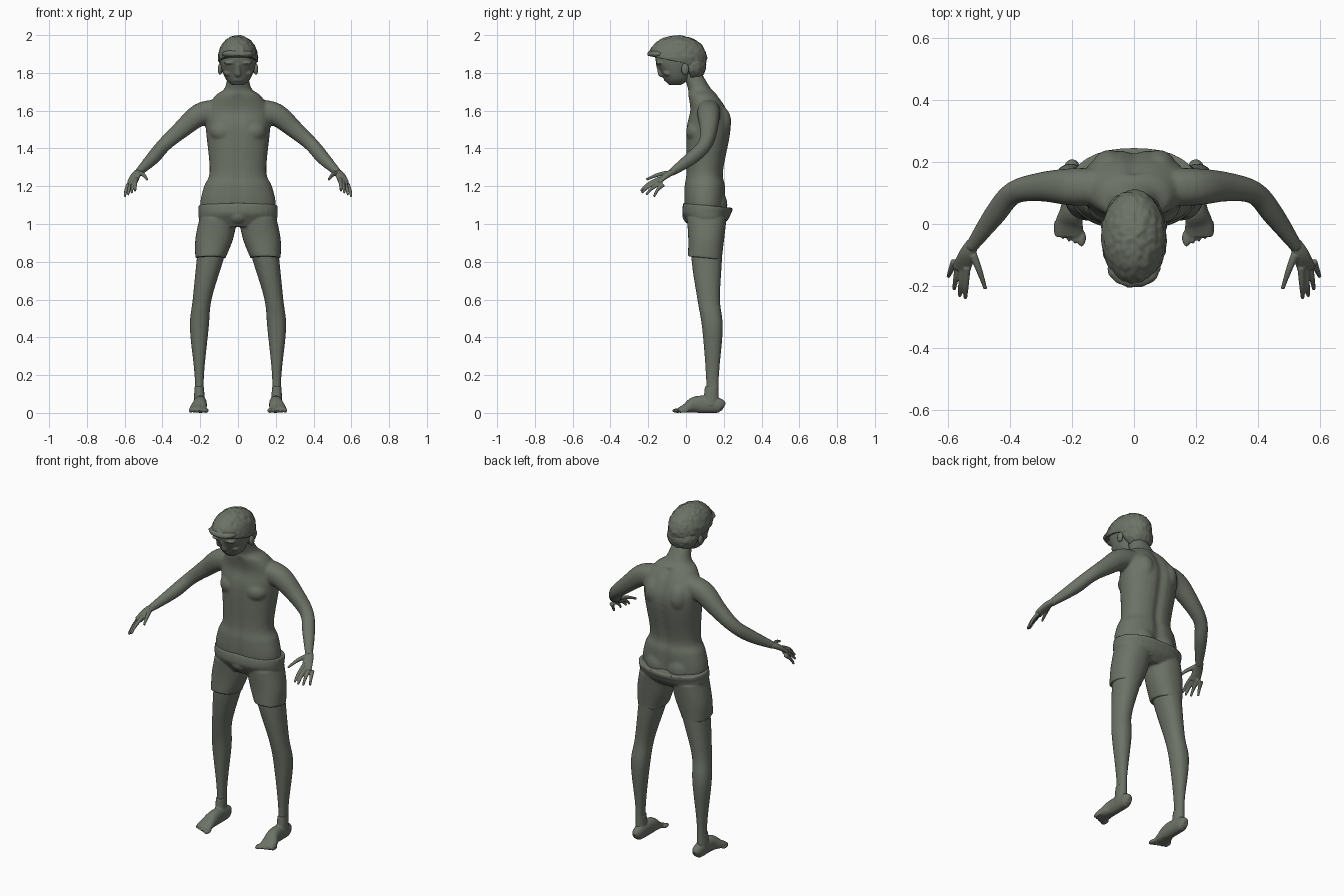
import bpy, bmesh, math
from math import sin, cos, pi, exp
from mathutils import Vector, Matrix, noise

default_cube = bpy.data.objects.get("Cube")
if default_cube:
    bpy.data.objects.remove(default_cube)

clay = bpy.data.materials.new("grey green clay")
clay.use_nodes = True
clay.diffuse_color = (0.15, 0.17, 0.135, 1)
shader = next(node for node in clay.node_tree.nodes if node.type == 'BSDF_PRINCIPLED')
shader.inputs["Base Color"].default_value = clay.diffuse_color
SIDES = {"left": 1, "right": -1}
UP = Vector((0, 0, 1))


def spline(rows, steps=5):
    """Smooth interpolation through rows of x, y, z, half width, half depth."""
    padded = [rows[0], *rows, rows[-1]]
    smooth_rows = []
    for before, start, end, after in zip(padded, padded[1:], padded[2:], padded[3:]):
        for step in range(steps):
            t = step / steps
            smooth_rows.append([
                b + t * (c - a + t * (2*a - 5*b + 4*c - d + t * (3*(b - c) + d - a))) / 2
                for a, b, c, d in zip(before, start, end, after)])
    return smooth_rows + [rows[-1]]


def loft(bm, rows, side=1, level=False, count=32):
    """Skin of rounded rings, either level or square to the path."""
    rows = spline(rows)
    centres = [Vector(row[:3]) for row in rows]
    last = len(rows) - 1
    rings = []
    for i, (centre, row) in enumerate(zip(centres, rows)):
        across, along = Vector((1, 0, 0)), Vector((0, 1, 0))
        if not level:
            tangent = centres[min(i + 1, last)] - centres[max(i - 1, 0)]
            across = tangent.cross(UP).normalized()
            along = across.cross(tangent).normalized()
        ring = []
        for k in range(count):
            angle = 2 * pi * k / count
            c, s = (math.copysign(abs(w) ** .9, w) for w in (cos(angle), sin(angle)))
            point = centre + across * c * row[3] + along * s * row[4]
            ring.append(bm.verts.new((point.x * side, point.y, point.z)))
        rings.append(ring)
    for low, high in zip(rings, rings[1:]):
        for k in range(count):
            bm.faces.new((low[k - 1], low[k], high[k], high[k - 1]))
    bm.faces.new(rings[0])
    bm.faces.new(rings[-1])


def tube(bm, points, radii, side=1):
    """Round limb through points."""
    loft(bm, [(*point, radius, radius) for point, radius in zip(points, radii)], side)


def column(bm, rows, side=1, offset=lambda z: 0):
    """Upright loft from rows of z, y, half width, half depth."""
    loft(bm, [(offset(z), y, z, width, depth) for z, y, width, depth in rows], side, level=True)


def ball(bm, centre, radii, side=1, detail=24):
    x, y, z = centre
    matrix = Matrix.Translation((x * side, y, z)) @ Matrix.Diagonal((*radii, 1))
    bmesh.ops.create_uvsphere(bm, u_segments=detail, v_segments=detail // 2,
                              radius=1, matrix=matrix)


def finish(name, bm, voxel=None, smoothing=3):
    """Turn the bmesh into an object, blending its overlapping pieces."""
    bmesh.ops.recalc_face_normals(bm, faces=bm.faces)
    for face in bm.faces:
        face.smooth = True
    mesh = bpy.data.meshes.new(name)
    bm.to_mesh(mesh)
    bm.free()
    mesh.materials.append(clay)
    part = bpy.data.objects.new(name, mesh)
    bpy.context.collection.objects.link(part)
    if voxel:
        blend = part.modifiers.new("blend", 'REMESH')
        blend.mode = 'VOXEL'
        blend.voxel_size = voxel
        blend.use_smooth_shade = True
        soften = part.modifiers.new("soften", 'SMOOTH')
        soften.factor = .5
        soften.iterations = smoothing


def leg_offset(z):
    """Legs spread evenly down to the knee, then drop straight."""
    return min(.31 - .2 * z, .205)


# Torso with neck
bm = bmesh.new()
column(bm, [(1, .11, .17, .1), (1.1, .1, .2, .11), (1.2, .1, .18, .11), (1.28, .1, .15, .1),
            (1.5, .12, .17, .12), (1.6, .12, .17, .1), (1.68, .09, .12, .08),
            (1.72, .07, .07, .06), (1.82, .02, .05, .05)])

# Spine groove and breastbone hollow
for vert in bm.verts:
    if vert.co.z < 1.68:
        hollow = exp(-(vert.co.x / .025) ** 2)
        vert.co.y += .006 * hollow if vert.co.y < .1 else -.014 * hollow

# Arms, legs and muscle masses, blended into the torso
for side in SIDES.values():
    tube(bm, [(.1, .12, 1.6), (.2, .12, 1.58), (.3, .12, 1.5), (.39, .1, 1.42),
              (.45, .03, 1.35), (.53, -.08, 1.27)], [.06, .06, .047, .037, .035, .02], side)
    column(bm, [(1, .11, .09, .09), (.8, .11, .07, .08), (.6, .12, .05, .06),
                (.45, .14, .05, .055), (.2, .14, .025, .035), (.05, .14, .025, .035)],
           side, leg_offset)
    ball(bm, (.08, .06, 1.49), (.07, .06, .06), side)
    ball(bm, (.08, .17, 1.54), (.06, .07, .09), side)
    ball(bm, (.07, .14, 1.1), (.08, .08, .09), side)
finish("body", bm, voxel=.007, smoothing=8)

for label, side in SIDES.items():
    # Palm, then fingers fanned between the index and little finger
    bm = bmesh.new()
    loft(bm, [(.52, -.06, 1.28, .02, .016), (.54, -.1, 1.26, .027, .016),
              (.56, -.15, 1.22, .03, .01)], side)
    index_knuckle, little_knuckle = Vector((.54, -.14, 1.24)), Vector((.58, -.12, 1.21))
    index_tip, little_tip = Vector((.545, -.24, 1.175)), Vector((.6, -.17, 1.145))
    for finger in range(4):
        spread = finger / 3
        knuckle = index_knuckle.lerp(little_knuckle, spread)
        tip = index_tip.lerp(little_tip, spread)
        tip.y -= .02 * sin(pi * spread)
        joint = knuckle.lerp(tip, .6) + UP * .01
        tube(bm, [knuckle, joint, tip], [.012, .009, .006], side)
    tube(bm, [(.52, -.1, 1.27), (.5, -.15, 1.26), (.48, -.21, 1.235)], [.013, .01, .006], side)
    finish(label + "_hand", bm, voxel=.0035)

    # Foot with ankle and a row of toes, flat on the ground
    bm = bmesh.new()
    loft(bm, [(.2, .2, .03, .015, .02), (.2, .17, .04, .03, .04), (.2, .06, .045, .035, .045),
              (.21, 0, .025, .045, .025), (.21, -.04, .015, .045, .012)], side)
    column(bm, [(.04, .13, .03, .04), (.14, .135, .025, .035)], side, leg_offset)
    for toe in range(5):
        ball(bm, (.17 + .02 * toe, .008 * toe - .045, .012),
             (.01 if toe else .015, .028, .012), side)
    for vert in bm.verts:
        vert.co.z = max(vert.co.z, 0)
    finish(label + "_foot", bm, voxel=.004)

    bm = bmesh.new()
    ball(bm, (.095, -.005, 1.82), (.012, .02, .03), side)
    finish(label + "_ear", bm)

# Bowed head with nose, lips, brows, eyelids and cheeks
bm = bmesh.new()
column(bm, [(1.735, -.06, .03, .03), (1.76, -.05, .06, .06), (1.8, -.05, .08, .08),
            (1.86, -.04, .096, .12), (1.92, -.04, .09, .12), (1.96, -.04, .06, .09)])
tube(bm, [(0, -.15, 1.85), (0, -.14, 1.82), (0, -.13, 1.795), (0, -.12, 1.785)],
     [.01, .013, .017, .01])
for lip_height in (1.76, 1.77):
    ball(bm, (0, .3 * (1.42 - lip_height), lip_height), (.024, .015, .006))
for side in SIDES.values():
    ball(bm, (.04, -.135, 1.853), (.034, .024, .01), side)
    ball(bm, (.037, -.12, 1.826), (.018, .015, .01), side)
    ball(bm, (.05, -.09, 1.8), (.025, .03, .02), side)
finish("head", bm, voxel=.0045)

# Hair cap with fringe, trimmed along a hairline and roughened
bm = bmesh.new()
crown = Vector((0, -.045, 1.88))
ball(bm, crown, (.105, .155, .118), detail=96)
ball(bm, (0, .03, 1.835), (.09, .076, .075), detail=64)
ball(bm, (0, -.145, 1.9), (.085, .06, .026), detail=48)
for vert in bm.verts:
    tuft = noise.noise(vert.co * 55)
    vert.co += (vert.co - crown).normalized() * .005 * tuft
    slope = .2 if vert.co.y < 0 else 3
    hairline = max(1.85 - slope * vert.co.y, 1.765)
    vert.co.z = min(max(vert.co.z, hairline), 2)
finish("hair", bm)

# Shorts: hips, front bulge and two legs
bm = bmesh.new()
column(bm, [(.985, .1, .12, .08), (1.02, .11, .2, .11), (1.06, .11, .21, .13),
            (1.1, .117, .21, .13)])
ball(bm, (0, .05, 1.045), (.07, .07, .055))
for side in SIDES.values():
    column(bm, [(.82, .1, .08, .09), (.92, .107, .1, .095), (1.03, .11, .1, .105)],
           side, leg_offset)

# Waistband and hems dip toward the back
for vert in bm.verts:
    if vert.co.z > 1.07 or vert.co.z < .83:
        vert.co.z += .01 - .1 * vert.co.y
finish("shorts", bm, voxel=.006)
